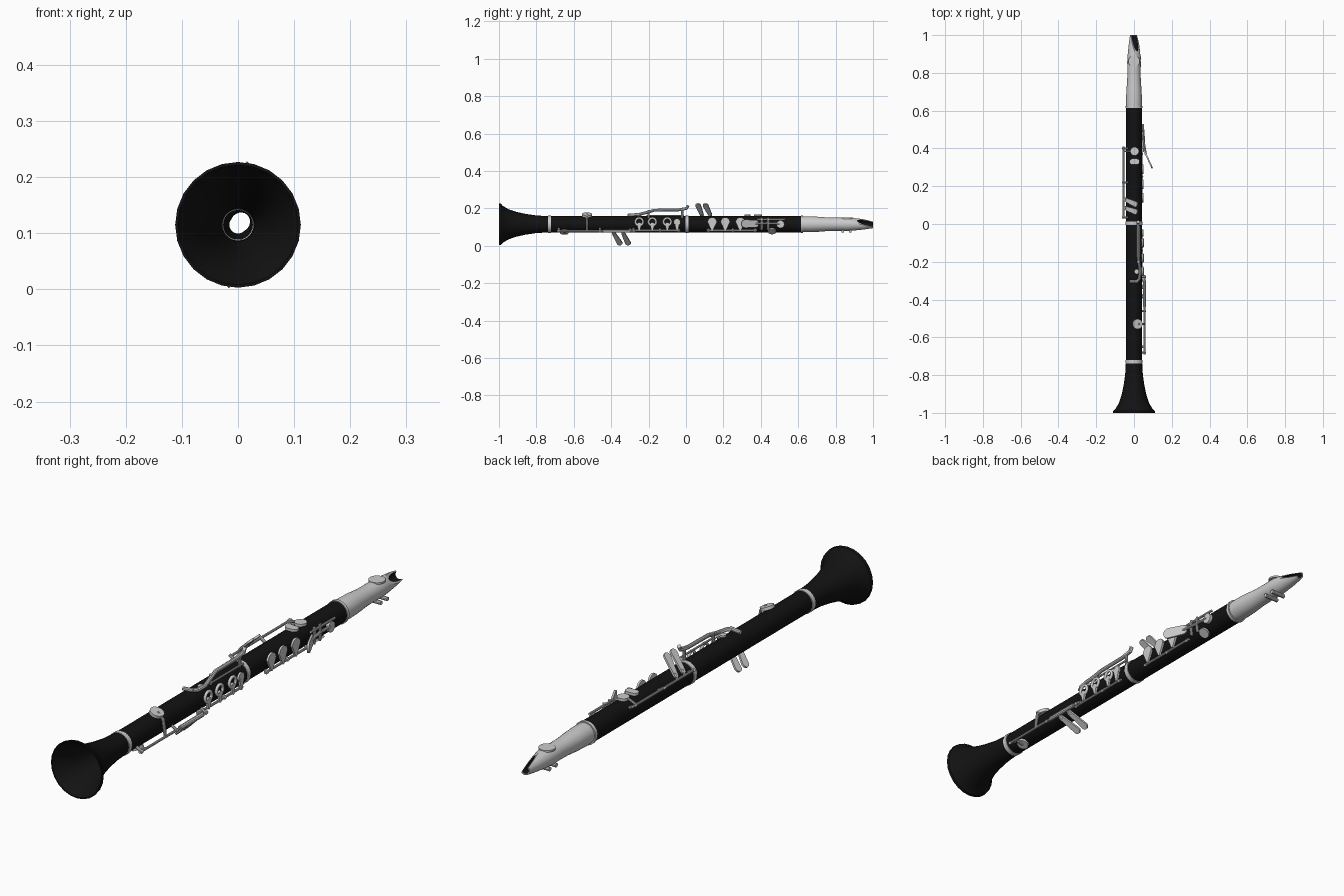
import bpy, bmesh, math
from mathutils import Vector, Matrix

if "Cube" in bpy.data.objects:
    bpy.data.objects.remove(bpy.data.objects["Cube"])

CZ = 0.115          # height of the instrument axis
black = bpy.data.materials.new("black_wood")
black.diffuse_color = (0.006, 0.006, 0.006, 1)
black.use_nodes = True
black.node_tree.nodes["Principled BSDF"].inputs["Base Color"].default_value = black.diffuse_color


def finish(name, bm, mat=None, angle=35):
    bmesh.ops.recalc_face_normals(bm, faces=bm.faces)
    me = bpy.data.meshes.new(name)
    bm.to_mesh(me)
    bm.free()
    ob = bpy.data.objects.new(name, me)
    bpy.context.collection.objects.link(ob)
    if mat:
        me.materials.append(mat)
    bpy.ops.object.select_all(action='DESELECT')
    ob.select_set(True)
    bpy.context.view_layer.objects.active = ob
    bpy.ops.object.shade_smooth_by_angle(angle=math.radians(angle))
    return ob


def lathe(name, prof, mat=None, closed=True, cut=None, n=24):
    """Turn (y, radius) points about the long axis, optionally slice with a plane."""
    bm = bmesh.new()
    rings = [[bm.verts.new((r * math.cos(2 * math.pi * i / n), y, CZ + r * math.sin(2 * math.pi * i / n)))
              for i in range(n)] for y, r in prof]
    pairs = list(zip(rings, rings[1:])) + ([(rings[-1], rings[0])] if closed else [])
    for a, b in pairs:
        for i in range(n):
            j = (i + 1) % n
            bm.faces.new((a[i], a[j], b[j], b[i]))
    if cut:
        res = bmesh.ops.bisect_plane(bm, geom=bm.verts[:] + bm.edges[:] + bm.faces[:],
                                     plane_co=cut[0], plane_no=cut[1], clear_outer=True)
        if closed:
            edges = [e for e in res["geom_cut"] if isinstance(e, bmesh.types.BMEdge)]
            bmesh.ops.triangle_fill(bm, edges=edges, use_beauty=True)
    return finish(name, bm, mat)


def polar(deg, r, y):
    a = math.radians(deg)
    return Vector((r * math.cos(a), y, CZ + r * math.sin(a)))


def plate(name, a, b, ra, rb, normal, t=0.008):
    """Flat tapered plate with round ends; a disc when a equals b."""
    a, b = Vector(a), Vector(b)
    nrm = Vector(normal).normalized()
    u = b - a
    u = u - nrm * u.dot(nrm)
    u = u.normalized() if u.length > 1e-6 else nrm.orthogonal().normalized()
    v = nrm.cross(u)
    bm = bmesh.new()
    pts = []
    for c, r, s in ((a, ra, 90), (b, rb, -90)):
        for k in range(9):
            w = math.radians(s + (k + (0.5 if (b - a).length < 1e-6 else 0)) * 22.5)
            pts.append(bm.verts.new(c + r * (u * math.cos(w) + v * math.sin(w)) - nrm * t / 2))
    f = bm.faces.new(pts)
    up = bmesh.ops.extrude_face_region(bm, geom=[f])["geom"]
    bmesh.ops.translate(bm, verts=[g for g in up if isinstance(g, bmesh.types.BMVert)], vec=nrm * t)
    bmesh.ops.remove_doubles(bm, verts=bm.verts, dist=1e-5)
    return finish(name, bm)


def tube(name, pts, r=0.005, n=10):
    """Round bar swept along a few points."""
    pts = [Vector(p) for p in pts]
    bm = bmesh.new()
    rings = []
    x = None
    for i, p in enumerate(pts):
        d = (pts[min(i + 1, len(pts) - 1)] - pts[max(i - 1, 0)]).normalized()
        x = d.orthogonal() if x is None else x - d * x.dot(d)
        x.normalize()
        z = d.cross(x)
        rings.append([bm.verts.new(p + r * (x * math.cos(2 * math.pi * k / n) + z * math.sin(2 * math.pi * k / n)))
                      for k in range(n)])
    for a, b in zip(rings, rings[1:]):
        for k in range(n):
            bm.faces.new((a[k], a[(k + 1) % n], b[(k + 1) % n], b[k]))
    bm.faces.new(rings[0])
    bm.faces.new(rings[-1])
    return finish(name, bm)


def mounted_rod(name, deg, r, y0, y1, posts, rad=0.005):
    tube(name, [polar(deg, r, y0), polar(deg, r, y1)], rad)
    for i, y in enumerate(posts):
        tube(f"{name}_post_{i}", [polar(deg, 0.038, y), polar(deg, r + 0.007, y)], 0.006)


# Bell, body joints and metal bands
lathe("bell", [(-0.73, 0.043), (-0.80, 0.047), (-0.86, 0.056), (-0.91, 0.067), (-0.95, 0.081), (-0.98, 0.099),
               (-0.99, 0.110), (-1.0, 0.112), (-1.0, 0.107), (-0.975, 0.092), (-0.94, 0.073), (-0.89, 0.057),
               (-0.82, 0.042), (-0.73, 0.030)], black)
lathe("lower_joint", [(-0.73, 0.043), (0.005, 0.043), (0.005, 0.028), (-0.73, 0.028)], black)
lathe("upper_joint", [(0.005, 0.043), (0.62, 0.043), (0.62, 0.028), (0.005, 0.028)], black)
for nm, y, h in (("bell_band", -0.73, 0.009), ("middle_band", 0.005, 0.009), ("top_band", 0.62, 0.006)):
    lathe(nm, [(y - h, 0.040), (y - h, 0.046), (y + h, 0.046), (y + h, 0.040)])

# Mouthpiece shell with a slanted opening and a dark bore
side = polar(48, 1, 0) - Vector((0, 0, CZ))
cut = (Vector((0, 0.885, CZ)) + side * 0.034, (side * 0.12 + Vector((0, 0.036, 0))).normalized())
outer = [(0.62, 0.041), (0.66, 0.042), (0.71, 0.040), (0.76, 0.036), (0.81, 0.035), (0.86, 0.036),
         (0.90, 0.033), (0.95, 0.028), (1.0, 0.021)]
lathe("mouthpiece", outer + [(1.0, 0.016), (0.90, 0.027), (0.62, 0.029)], cut=cut)
lathe("mouthpiece_bore", [(0.84, 0.0265), (0.90, 0.0262), (0.999, 0.0155)], black, closed=False, cut=cut)
plate("mouthpiece_plate", (0, 0.862, 0.148), (0, 0.862, 0.148), 0.031, 0.031, (0, 0, 1), 0.007)
for i, y in enumerate((0.838, 0.878)):
    tube(f"clamp_screw_{i}", [(-0.025, y, 0.077), (0.036, y, 0.077)], 0.008)
    tube(f"clamp_lug_{i}", [(0, y, 0.076), (0, y, 0.090)], 0.007)

# Right side finger keys: solid teardrops above, open rings below
for i, y in enumerate((0.14, 0.21, 0.29)):
    plate(f"upper_key_{i}", (0.047, y, 0.127), (0.047, y, 0.086), 0.025, 0.006, (1, 0, 0))
mounted_rod("upper_key_rod", -40, 0.052, 0.11, 0.38, (0.12, 0.25, 0.37))
for i, (y, r) in enumerate(((-0.25, 0.02), (-0.18, 0.02), (-0.10, 0.02), (-0.048, 0.013))):
    if r > 0.015:
        bpy.ops.mesh.primitive_torus_add(major_segments=20, minor_segments=8, major_radius=r, minor_radius=0.006,
                                         location=(0.046, y, 0.128), rotation=(0, math.pi / 2, 0))
        bpy.context.object.name = f"ring_key_{i}"
        bpy.ops.object.shade_smooth()
    else:
        plate(f"small_key_{i}", (0.046, y, 0.128), (0.046, y, 0.128), 0.018, 0.018, (1, 0, 0))
    plate(f"ring_key_stem_{i}", (0.047, y, 0.113), (0.047, y, 0.084), 0.012, 0.005, (1, 0, 0))
mounted_rod("ring_key_rod", -40, 0.052, -0.31, -0.03, (-0.30, -0.14, -0.04))

# Throat keys on the right of the upper joint
plate("side_lever", (0.062, 0.37, 0.118), (0.088, 0.315, 0.118), 0.020, 0.022, (0.9, 0.4, 0))
tube("side_lever_arm", [(0.05, 0.50, 0.118), (0.052, 0.43, 0.120), (0.062, 0.37, 0.118)], 0.006)
plate("side_pad", (0.048, 0.505, 0.115), (0.048, 0.505, 0.115), 0.021, 0.021, (1, 0, 0), 0.012)
tube("throat_rod", [(0.049, 0.38, 0.140), (0.049, 0.53, 0.140)], 0.005)
for i, y in enumerate((0.405, 0.44)):
    tube(f"throat_arm_{i}", [(0.047, y, 0.15), (0.051, y, 0.118), (0.046, y, 0.085)], 0.006)
plate("throat_pad", polar(-52, 0.047, 0.46), polar(-52, 0.047, 0.46), 0.022, 0.022, (0.62, 0, -0.78))

# Top finger keys of the upper joint
plate("top_round_key", (0.003, 0.385, 0.163), (0.003, 0.385, 0.163), 0.023, 0.023, (0, 0, 1), 0.010)
plate("top_oval_key", (-0.008, 0.33, 0.163), (0.014, 0.33, 0.163), 0.016, 0.016, (0, 0, 1), 0.010)
tube("top_key_arm", [(-0.052, 0.385, 0.150), (-0.025, 0.385, 0.162), (0, 0.385, 0.163)], 0.005)

# Paddle pairs: the lower set is the upper one turned half way round the axis
mounted_rod("left_rod", 147, 0.066, 0.03, 0.41, (0.035, 0.22, 0.40))
mounted_rod("right_rod", -33, 0.066, -0.69, -0.27, (-0.68, -0.46, -0.28))
tube("right_rod_sleeve", [polar(-33, 0.066, -0.44), polar(-33, 0.066, -0.30)], 0.009)
for nm, s, ys in (("upper_paddle", 1, ((0.085, 0.065), (0.13, 0.105))),
                  ("lower_paddle", -1, ((-0.385, -0.355), (-0.335, -0.31)))):
    for i, (ya, yb) in enumerate(ys):
        plate(f"{nm}_{i}", (-0.046 * s, ya, CZ + 0.050 * s), (0.008 * s, yb, CZ + 0.100 * s),
              0.010, 0.015, (-0.68 * s, 0, 0.73 * s))
        tube(f"{nm}_arm_{i}", [(-0.055 * s, ya, CZ + 0.036 * s), (-0.04 * s, ya, CZ + 0.056 * s)], 0.006)

# Lower joint pads
plate("large_pad", (0.018, -0.53, 0.164), (0.018, -0.53, 0.164), 0.027, 0.027, (0.35, 0, 0.94), 0.012)
tube("large_pad_arm", [(0.022, -0.53, 0.168), (0.046, -0.53, 0.145), (0.052, -0.53, 0.11),
                       (0.055, -0.53, 0.08)], 0.006)
plate("foot_pad", polar(-65, 0.046, -0.65), polar(-65, 0.046, -0.65), 0.023, 0.023, (0.42, 0, -0.91), 0.010)
tube("foot_pad_arm", [polar(-65, 0.05, -0.65), polar(-33, 0.066, -0.65)], 0.006)

# Bridge key arching over the middle joint
tube("bridge_key", [(0.022, 0.012, 0.216), (0.022, 0.003, 0.200), (0.022, -0.04, 0.192), (0.022, -0.17, 0.190),
                    (0.027, -0.21, 0.178), (0.033, -0.25, 0.168), (0.028, -0.29, 0.165), (0.015, -0.305, 0.165)], 0.008)
tube("bridge_crossbar", [(-0.024, -0.305, 0.162), (0.022, -0.305, 0.166)], 0.008)
plate("bridge_pad", (0.016, -0.252, 0.160), (0.016, -0.252, 0.160), 0.013, 0.013, (0, 0, 1))
for i, y in enumerate((-0.20, -0.02)):
    tube(f"bridge_post_{i}", [(0.020, y, 0.145), (0.022, y, 0.190)], 0.006)
tube("bridge_rod", [(0.030, -0.21, 0.162), (0.030, -0.01, 0.162)], 0.004)
